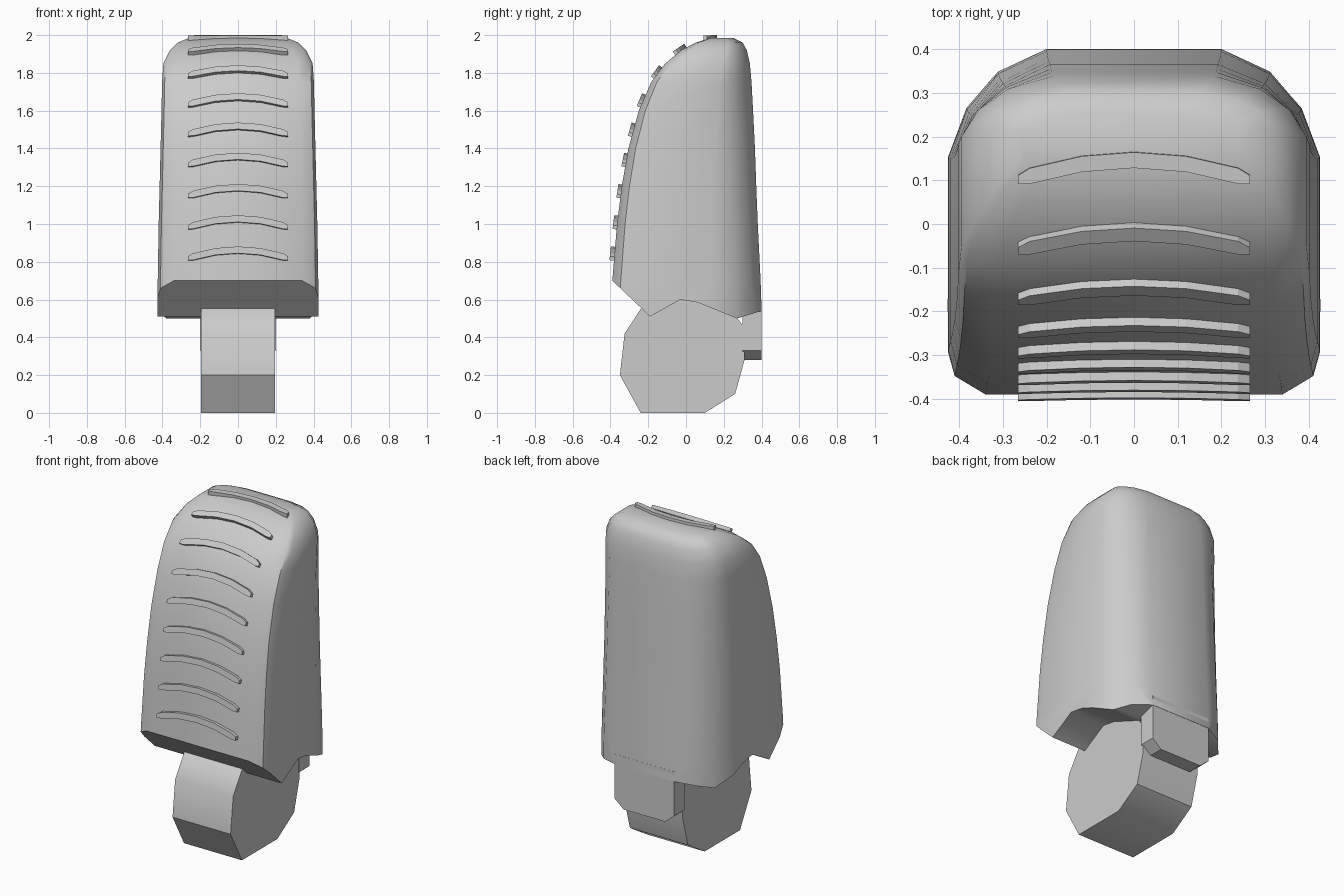
import bpy, bmesh, math
from mathutils import Vector

cube = bpy.data.objects.get("Cube")
if cube:
    bpy.data.objects.remove(cube, do_unlink=True)

grey = bpy.data.materials.new("light grey")
grey.use_nodes = True
colour = (0.6, 0.6, 0.6, 1)
grey.diffuse_color = colour
grey.node_tree.nodes["Principled BSDF"].inputs["Base Color"].default_value = colour


def loft(name, rings, smooth=None):
    """Skin a list of equal-length closed rings and cap both ends."""
    bm = bmesh.new()
    loops = [[bm.verts.new(p) for p in ring] for ring in rings]
    n = len(loops[0])
    for a, b in zip(loops, loops[1:]):
        for i in range(n):
            j = (i + 1) % n
            bm.faces.new((a[i], a[j], b[j], b[i]))
    bm.faces.new(loops[0][::-1])
    bm.faces.new(loops[-1])
    bmesh.ops.recalc_face_normals(bm, faces=bm.faces)
    mesh = bpy.data.meshes.new(name)
    bm.to_mesh(mesh)
    bm.free()
    mesh.materials.append(grey)
    obj = bpy.data.objects.new(name, mesh)
    bpy.context.collection.objects.link(obj)
    if smooth:
        shade(obj, smooth)
    return obj


def activate(obj):
    bpy.ops.object.select_all(action='DESELECT')
    obj.select_set(True)
    bpy.context.view_layer.objects.active = obj


def shade(obj, degrees):
    activate(obj)
    bpy.ops.object.shade_smooth_by_angle(angle=math.radians(degrees))


def prism(name, profile, half, smooth=None):
    """Extrude a side profile of (y, z) points across the width."""
    return loft(name, [[(x, y, z) for y, z in profile] for x in (-half, half)], smooth)


# Shell: rounded cross-sections, each given as height, front, back, half width
sections = [
    (0.40, -0.41, 0.405, 0.427), (0.70, -0.39, 0.395, 0.425),
    (1.00, -0.365, 0.38, 0.42), (1.20, -0.34, 0.372, 0.415),
    (1.40, -0.305, 0.365, 0.41), (1.60, -0.25, 0.355, 0.405),
    (1.75, -0.185, 0.347, 0.402), (1.85, -0.11, 0.338, 0.395),
    (1.92, -0.025, 0.322, 0.36), (1.96, 0.05, 0.30, 0.32),
    (1.985, 0.13, 0.25, 0.26),
]
half_outline = [(0.8, 0), (0.965, 0.057), (1, 0.13), (1, 0.69),
                (0.9, 0.83), (0.73, 0.935), (0.47, 1)]
outline = half_outline + [(-x, t) for x, t in reversed(half_outline)]
shell = loft("shell", [[(x * w, f + t * (b - f), z) for x, t in outline]
                       for z, f, b, w in sections])

# Notched lower rim, cut across the whole width
cutter = prism("rim_cutter", [
    (-0.6, 0.2), (-0.6, 0.9), (-0.39, 0.70), (-0.19, 0.51), (-0.03, 0.60),
    (0.06, 0.585), (0.27, 0.50), (0.40, 0.54), (0.6, 0.6), (0.6, 0.2)], 0.6)
cutter.hide_render = True
cut = shell.modifiers.new("rim", 'BOOLEAN')
cut.operation = 'DIFFERENCE'
cut.solver = 'EXACT'
cut.object = cutter
activate(shell)
bpy.ops.object.modifier_apply(modifier=cut.name)
bpy.data.objects.remove(cutter, do_unlink=True)
shade(shell, 40)

# Joint: faceted barrel under the shell
prism("joint", [
    (-0.24, 0), (0.10, 0), (0.26, 0.10), (0.31, 0.28), (0.31, 0.45),
    (0.20, 0.60), (-0.10, 0.62), (-0.24, 0.55), (-0.325, 0.42), (-0.35, 0.20)],
    0.195, 35)

# Back tab with chamfered lower corners
tab = [(-0.2, 0.33), (-0.14, 0.28), (0.14, 0.28), (0.2, 0.33), (0.2, 0.6), (-0.2, 0.6)]
loft("back_tab", [[(x, y, z) for x, z in tab] for y in (0.30, 0.399)])

# Grip ridges: shallow arches lying on the curved front
centres = [Vector(p) for p in [
    (0, -0.388, 0.84), (0, -0.371, 1.005), (0, -0.35, 1.17),
    (0, -0.322, 1.335), (0, -0.285, 1.495), (0, -0.235, 1.65),
    (0, -0.155, 1.80), (0, -0.035, 1.92), (0, 0.125, 1.985)]]
for i, c in enumerate(centres):
    tangent = (centres[min(i + 1, 8)] - centres[max(i - 1, 0)]).normalized()
    if i == 8:
        tangent = Vector((0, 1, 0.06)).normalized()
    normal = Vector((0, -tangent.z, tangent.y))
    rings = []
    for s in (-1, -0.9, -0.45, 0, 0.45, 0.9, 1):
        rise = 0.022 - 0.045 * s * s
        thick = 0.01 if abs(s) == 1 else 0.018
        mid = c + Vector((0.265 * s, 0, 0)) + tangent * rise
        rings.append([mid + tangent * a * thick + normal * d
                      for a, d in ((-1, -0.02), (1, -0.02), (1, 0.014), (-1, 0.014))])
    loft("grip_ridge_%d" % (i + 1), rings)
